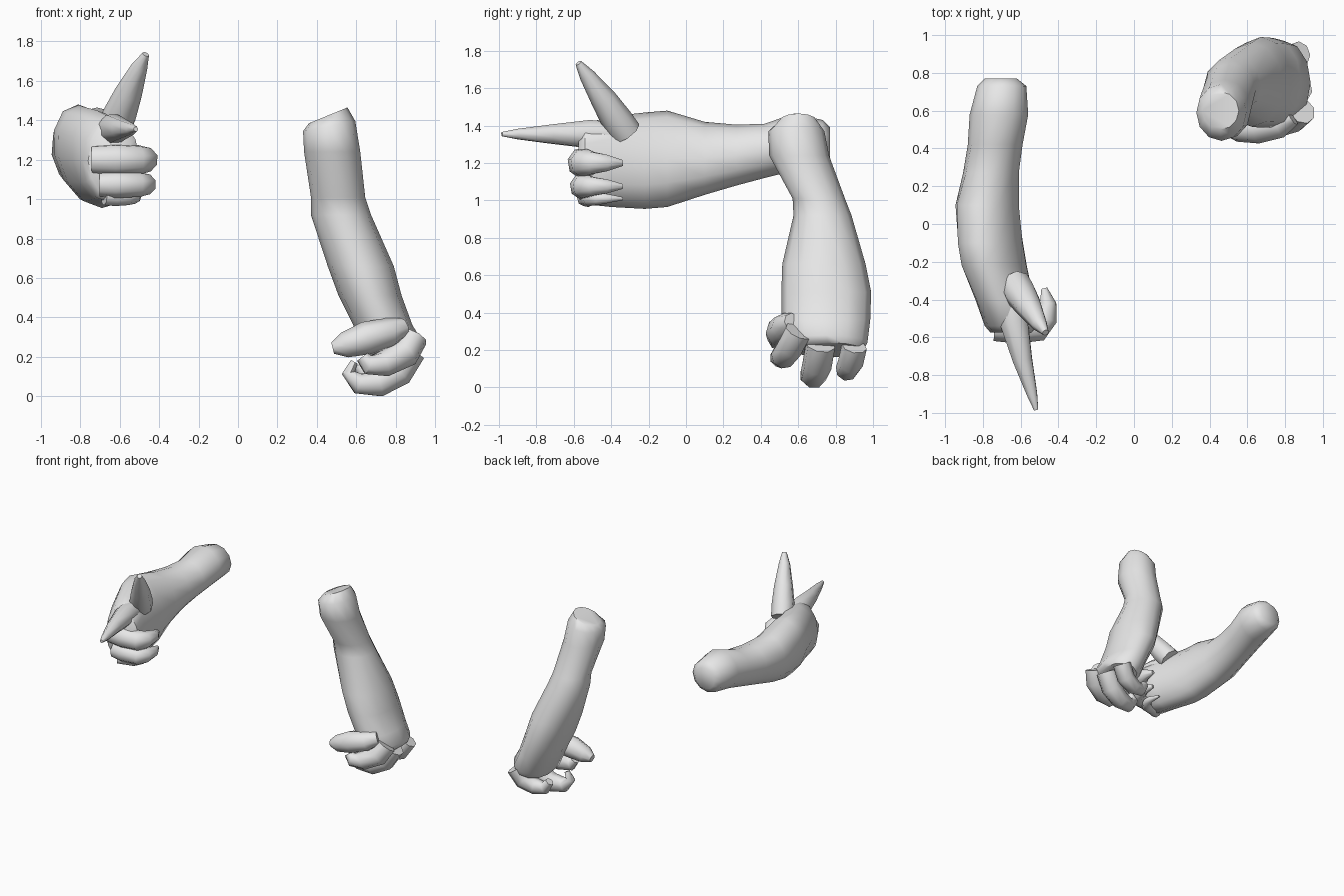
import bpy, bmesh, math
from mathutils import Vector

skin = bpy.data.materials.new("grey_skin")
skin.diffuse_color = (0.8, 0.8, 0.8, 1)


def loft(name, rings, angle=50):
    """Skin a list of closed vertex rings and cap both ends."""
    bm = bmesh.new()
    loops = [[bm.verts.new(p) for p in r] for r in rings]
    n = len(loops[0])
    for a, b in zip(loops, loops[1:]):
        for i in range(n):
            j = (i + 1) % n
            bm.faces.new((a[i], a[j], b[j], b[i]))
    bm.faces.new(loops[0][::-1])
    bm.faces.new(loops[-1])
    bmesh.ops.recalc_face_normals(bm, faces=bm.faces)
    me = bpy.data.meshes.new(name)
    bm.to_mesh(me)
    bm.free()
    me.materials.append(skin)
    ob = bpy.data.objects.new(name, me)
    bpy.context.collection.objects.link(ob)
    bpy.ops.object.select_all(action='DESELECT')
    bpy.context.view_layer.objects.active = ob
    ob.select_set(True)
    bpy.ops.object.shade_smooth_by_angle(angle=math.radians(angle))


def oval(lo_u, hi_u, lo_v, hi_v, tilt, n=12):
    """Oval outline inside a box, leaning sideways by tilt."""
    cu, cv = (lo_u + hi_u) / 2, (lo_v + hi_v) / 2
    ru, rv = (hi_u - lo_u) / 2, (hi_v - lo_v) / 2
    for i in range(n):
        t = 2 * math.pi * i / n
        s = math.sin(t)
        yield cu + ru * math.cos(t) + tilt * s, cv + rv * s


def finger(name, pts, flat=1.0, n=8):
    """Tube through (x, y, z, radius) points with a closed tip."""
    ps = [Vector(p[:3]) for p in pts]
    rings, side = [], None
    for i, p in enumerate(ps):
        d = (ps[min(i + 1, len(ps) - 1)] - ps[max(i - 1, 0)]).normalized()
        if side is None:
            side = d.cross(Vector((0.31, 0.2, 0.93))).normalized()
        side = (side - d * side.dot(d)).normalized()
        up = d.cross(side)
        rings.append([p + pts[i][3] * (side * math.cos(2 * math.pi * k / n) * flat
                                       + up * math.sin(2 * math.pi * k / n))
                      for k in range(n)])
    loft(name, rings)


# Level forearm and palm: y, x range, z range, lean
level = [(0.77, -0.79, -0.62, 1.22, 1.39, 0),
         (0.73, -0.83, -0.57, 1.18, 1.43, 0),
         (0.58, -0.87, -0.56, 1.16, 1.465, 0),
         (0.42, -0.88, -0.59, 1.12, 1.41, 0),
         (0.27, -0.905, -0.61, 1.08, 1.405, -0.01),
         (0.10, -0.945, -0.61, 1.03, 1.42, -0.03),
         (-0.10, -0.93, -0.59, 0.965, 1.48, -0.05),
         (-0.22, -0.91, -0.57, 0.955, 1.47, -0.05),
         (-0.40, -0.84, -0.53, 0.965, 1.45, -0.03),
         (-0.54, -0.79, -0.50, 0.98, 1.41, 0),
         (-0.575, -0.76, -0.53, 1.02, 1.37, 0)]
loft("pointing_arm", [[(x, y, z) for x, z in oval(a, b, c, d, t)]
                      for y, a, b, c, d, t in level])

# Hanging forearm and palm: z, x range, y range, drop across x
hanging = [(1.425, 0.36, 0.555, 0.50, 0.70, -0.08),
           (1.37, 0.33, 0.595, 0.44, 0.74, -0.05),
           (1.24, 0.335, 0.62, 0.445, 0.765, 0),
           (1.01, 0.37, 0.645, 0.57, 0.85, 0),
           (0.92, 0.37, 0.675, 0.575, 0.885, 0),
           (0.66, 0.455, 0.79, 0.515, 0.96, 0),
           (0.51, 0.51, 0.83, 0.51, 0.99, 0),
           (0.36, 0.585, 0.885, 0.51, 0.985, 0),
           (0.24, 0.65, 0.935, 0.53, 0.97, -0.08),
           (0.20, 0.69, 0.92, 0.57, 0.95, -0.08)]
rings = []
for z, a, b, c, d, drop in hanging:
    rings.append([(x, y, z - drop * ((x - a) / (b - a) - 0.5))
                  for x, y in oval(a, b, c, d, 0)])
loft("hanging_arm", rings)

# Pointing hand: straight index and raised thumb
finger("pointing_index", [(-0.65, -0.42, 1.35, 0.075), (-0.635, -0.52, 1.355, 0.08),
                          (-0.59, -0.72, 1.355, 0.055), (-0.54, -0.90, 1.355, 0.03),
                          (-0.518, -0.985, 1.355, 0.012)])
finger("raised_thumb", [(-0.63, -0.32, 1.36, 0.085), (-0.60, -0.37, 1.43, 0.085),
                        (-0.555, -0.44, 1.54, 0.07), (-0.50, -0.53, 1.67, 0.042),
                        (-0.468, -0.575, 1.735, 0.018)])
# Pointing hand: fingers folded back over the palm
for name, z, r, x0 in (("folded_middle", 1.20, 0.085, -0.74),
                       ("folded_ring", 1.075, 0.072, -0.70),
                       ("folded_little", 1.01, 0.045, -0.68)):
    s = 0.06 if "little" in name else 0
    finger(name, [(x0, -0.545, z, r * 0.9), (-0.62, -0.55 + s / 2, z, r),
                  (-0.50 - s, -0.545 + s / 2, z, r * 0.9),
                  (-0.465 - s, -0.50 + s / 2, z, r * 0.75),
                  (-0.455 - s, -0.42, z, r * 0.55),
                  (-0.475 - s, -0.34, z, r * 0.2)])

# Hanging hand: thumb across the front, fingers curled underneath
finger("curled_thumb", [(0.84, 0.57, 0.35, 0.05), (0.77, 0.53, 0.325, 0.075),
                        (0.65, 0.51, 0.295, 0.085), (0.54, 0.50, 0.26, 0.065),
                        (0.48, 0.50, 0.245, 0.03)])
curl = [((0.89, 0.30), (0.85, 0.22), (0.74, 0.165), (0.66, 0.16), (0.63, 0.20)),
        ((0.875, 0.23), (0.81, 0.12), (0.71, 0.065), (0.61, 0.065), (0.56, 0.12), (0.59, 0.175)),
        ((0.875, 0.22), (0.82, 0.13), (0.73, 0.095), (0.65, 0.10), (0.61, 0.16))]
for name, path, y0, y1, r in (("curled_index", curl[0], 0.60, 0.50, 0.075),
                              ("curled_middle", curl[1], 0.72, 0.66, 0.08),
                              ("curled_little", curl[2], 0.90, 0.85, 0.068)):
    m = len(path) - 1
    finger(name, [(x, y0 + (y1 - y0) * min(1, 1.6 * i / m), z,
                   r * (1, 1, 0.9, 0.7, 0.45, 0.25)[i])
                  for i, (x, z) in enumerate(path)])
